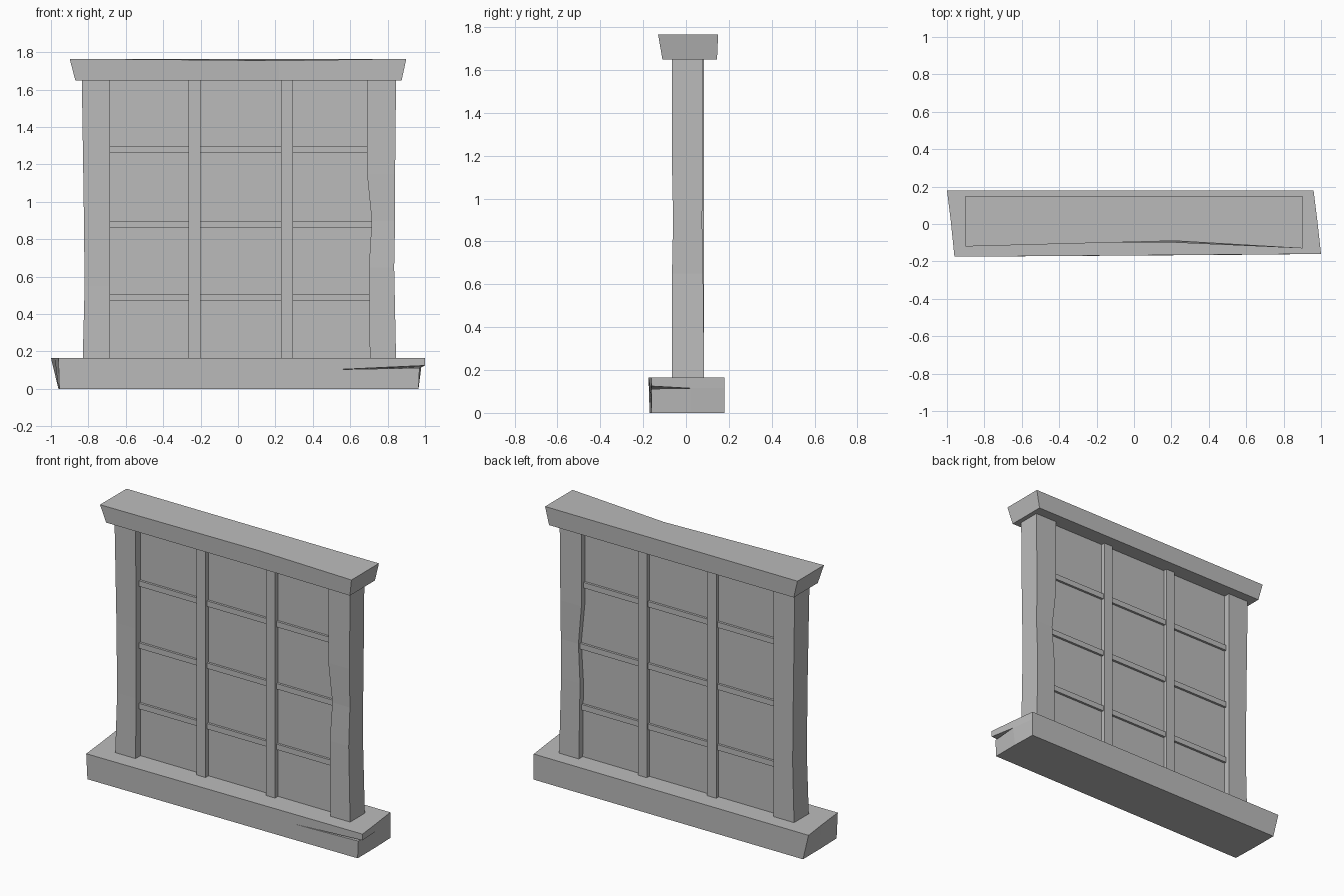
import bpy
import bmesh

# Remove only the default cube
default_cube = bpy.data.objects.get("Cube")
if default_cube:
    bpy.data.objects.remove(default_cube, do_unlink=True)

# One stone colour for the whole window
stone = bpy.data.materials.new("stone_grey")
stone.use_nodes = True
stone_colour = (0.5, 0.5, 0.5, 1)
stone.diffuse_color = stone_colour
for node in stone.node_tree.nodes:
    if node.type == "BSDF_PRINCIPLED":
        node.inputs["Base Color"].default_value = stone_colour


def loft(name, sections):
    """Join closed rings of points into one capped, flat-shaded solid."""
    bm = bmesh.new()
    rings = [[bm.verts.new(point) for point in ring] for ring in sections]
    for ring, following in zip(rings, rings[1:]):
        for i in range(len(ring)):
            j = (i + 1) % len(ring)
            bm.faces.new((ring[i], ring[j], following[j], following[i]))
    bm.faces.new(rings[0])
    bm.faces.new(rings[-1])
    bmesh.ops.remove_doubles(bm, verts=bm.verts, dist=0.0001)
    bmesh.ops.recalc_face_normals(bm, faces=bm.faces)
    mesh = bpy.data.meshes.new(name)
    bm.to_mesh(mesh)
    bm.free()
    mesh.materials.append(stone)
    part = bpy.data.objects.new(name, mesh)
    bpy.context.scene.collection.objects.link(part)
    return part


def upright(name, levels):
    """Worn upright made of rectangles: height, left, right, front, back."""
    return loft(name, [[(left, front, z), (right, front, z), (right, back, z), (left, back, z)]
                       for z, left, right, front, back in levels])


def block(name, left, right, front, back, bottom, top):
    return upright(name, [(bottom, left, right, front, back), (top, left, right, front, back)])


sill_top = 0.165
cap_bottom = 1.65

# Sill with a crack at the front corner that closes halfway back
closed = (0.98, 0.02, 0.115)
sill_front = [(-0.955, -0.17, 0), (0.965, -0.16, 0), (0.97, -0.16, 0.112), (0.52, -0.165, 0.103),
              (1, -0.16, 0.125), (1, -0.16, sill_top), (-0.96, -0.175, sill_top)]
sill_middle = [(-0.96, 0.02, 0), (0.965, 0.02, 0), closed, closed, closed,
               (0.98, 0.02, sill_top), (-0.98, 0.02, sill_top)]
back_joint = (0.96, 0.18, 0.115)
sill_back = [(-0.96, 0.18, 0), (0.96, 0.18, 0), back_joint, back_joint, back_joint,
             (0.96, 0.18, sill_top), (-1, 0.18, sill_top)]
loft("sill", [sill_front, sill_middle, sill_back])

# Flared lintel, chipped along its front edge
lintel_rings = []
for top_x, bottom_x, front, low_front, top in (
        (-0.9, -0.87, -0.12, -0.10, 1.765),
        (0.22, 0.22, -0.09, -0.10, 1.755),
        (0.9, 0.875, -0.13, -0.11, 1.765)):
    lintel_rings.append([(bottom_x, low_front, cap_bottom), (top_x, front, top),
                         (top_x, 0.15, 1.765), (bottom_x, 0.145, cap_bottom)])
loft("lintel", lintel_rings)

# Uneven side posts
upright("right_post", [
    (sill_top, -0.83, -0.685, -0.065, 0.085),
    (0.55, -0.82, -0.685, -0.06, 0.085),
    (1, -0.825, -0.685, -0.06, 0.085),
    (cap_bottom, -0.835, -0.685, -0.065, 0.085)])
upright("left_post", [
    (sill_top, 0.705, 0.845, -0.065, 0.085),
    (0.65, 0.7, 0.835, -0.065, 0.08),
    (0.9, 0.715, 0.84, -0.06, 0.075),
    (1.15, 0.69, 0.84, -0.065, 0.08),
    (cap_bottom, 0.69, 0.845, -0.065, 0.08)])

# Recessed panel
block("panel", -0.7, 0.73, -0.015, 0.045, sill_top, cap_bottom)

# Vertical and horizontal bars, showing on both sides
for side, left, right in (("right", -0.265, -0.2), ("left", 0.23, 0.295)):
    block(side + "_mullion", left, right, -0.045, 0.07, sill_top, cap_bottom)
for level, height in (("lower", 0.49), ("middle", 0.88), ("upper", 1.28)):
    block(level + "_rail", -0.69, 0.72, -0.03, 0.06, height - 0.018, height + 0.018)
